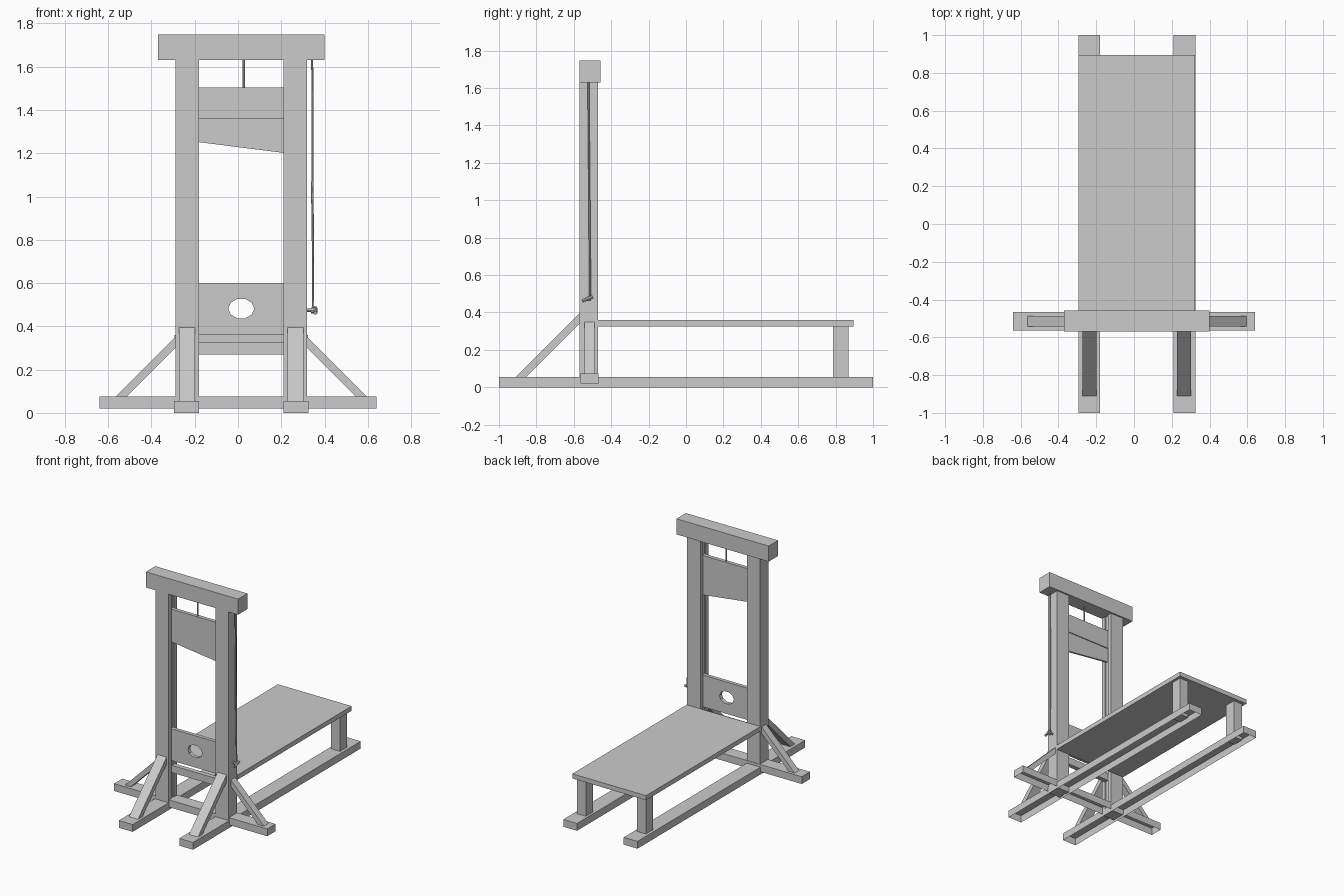
import bpy, bmesh, math
from mathutils import Vector

if "Cube" in bpy.data.objects:
    bpy.data.objects.remove(bpy.data.objects["Cube"])

CX = 0.015      # centre line of the frame
PY = -0.52      # depth of the uprights


def finish(name, bm):
    bmesh.ops.recalc_face_normals(bm, faces=bm.faces[:])
    me = bpy.data.meshes.new(name)
    bm.to_mesh(me)
    bm.free()
    ob = bpy.data.objects.new(name, me)
    bpy.context.collection.objects.link(ob)
    return ob


def prism(name, profile, direction, open_bottom=False):
    """Extrude a closed 3D outline along a direction."""
    bm = bmesh.new()
    face = bm.faces.new([bm.verts.new(p) for p in profile])
    res = bmesh.ops.extrude_face_region(bm, geom=[face], use_keep_orig=True)
    verts = [g for g in res["geom"] if isinstance(g, bmesh.types.BMVert)]
    bmesh.ops.translate(bm, verts=verts, vec=direction)
    bmesh.ops.recalc_face_normals(bm, faces=bm.faces[:])
    if open_bottom:
        low = [f for f in bm.faces if f.normal.z < -0.9]
        bmesh.ops.delete(bm, geom=low, context="FACES_ONLY")
    return finish(name, bm)


def box(name, x0, x1, y0, y1, z0, z1, open_bottom=False):
    return prism(name, [(x0, y0, z0), (x1, y0, z0), (x1, y0, z1), (x0, y0, z1)],
                 (0, y1 - y0, 0), open_bottom)


def rod(name, a, b, r, sides=8):
    a, b = Vector(a), Vector(b)
    d = b - a
    bm = bmesh.new()
    bmesh.ops.create_cone(bm, cap_ends=True, segments=sides, radius1=r, radius2=r, depth=d.length)
    bm.transform(d.to_track_quat("Z", "Y").to_matrix().to_4x4())
    bmesh.ops.translate(bm, verts=bm.verts[:], vec=(a + b) / 2)
    return finish(name, bm)


# Hollow-bottomed cross sleeper
box("cross_sleeper", -0.64, 0.64, -0.565, -0.467, 0.02, 0.075, True)

for side, s in (("left", -1), ("right", 1)):
    def X(v):
        return CX + s * v

    # Long ground rail, open underneath
    box(side + "_ground_rail", *sorted((X(0.195), X(0.31))), -1, 1, 0, 0.055, True)

    # Upright with a blade groove on its inner face
    outline = [(0.305, -0.57), (0.195, -0.57), (0.195, -0.535), (0.203, -0.535),
               (0.203, -0.505), (0.195, -0.505), (0.195, -0.47), (0.305, -0.47)]
    prism(side + "_upright", [(X(x), y, 0.015) for x, y in outline], (0, 0, 1.615))

    # Front diagonal brace
    prism(side + "_front_brace",
          [(X(0.213), y, z) for y, z in ((-0.91, 0.055), (-0.855, 0.055), (-0.57, 0.34), (-0.57, 0.395))],
          (s * 0.075, 0, 0))

    # Outer diagonal brace
    prism(side + "_side_brace",
          [(X(x), -0.542, z) for x, z in ((0.58, 0.075), (0.53, 0.075), (0.305, 0.30), (0.305, 0.35))],
          (0, 0.054, 0))

    # Bench leg
    box(side + "_bench_leg", *sorted((X(0.213), X(0.288))), 0.785, 0.87, 0.03, 0.325)

# Top beam
box("top_beam", -0.37, 0.40, -0.57, -0.458, 1.63, 1.748)

# Bench and its support bar between the uprights
box("bench_top", -0.293, 0.323, -0.47, 0.895, 0.325, 0.36)
box("bench_support", -0.18, 0.21, -0.535, -0.50, 0.27, 0.325)

# Weight block and slanted blade
box("blade_weight", -0.187, 0.217, -0.534, -0.506, 1.36, 1.503)
prism("blade", [(-0.187, -0.527, 1.36), (0.217, -0.527, 1.36),
                (0.217, -0.527, 1.201), (-0.187, -0.527, 1.252)], (0, 0.014, 0))

# Neck boards: two halves around a ten-sided opening
HZ = 0.482
for name, s, edge in (("upper_neck_board", 1, 0.60), ("lower_neck_board", -1, 0.36)):
    arc = [(CX + 0.06 * math.cos(i * math.pi / 5), PY - 0.014,
            HZ + s * 0.047 * math.sin(i * math.pi / 5)) for i in range(6)]
    prism(name, arc + [(-0.187, PY - 0.014, HZ), (-0.187, PY - 0.014, edge),
                       (0.217, PY - 0.014, edge), (0.217, PY - 0.014, HZ)], (0, 0.028, 0))

# Ropes
rod("blade_rope", (0.027, PY, 1.50), (0.027, PY, 1.64), 0.006)
rod("hauling_rope", (0.343, -0.522, 1.64), (0.347, -0.512, 0.465), 0.005)
rod("rope_return", (0.341, -0.518, 1.07), (0.349, -0.514, 0.465), 0.004)

# Cleat with its peg and rope wrap
rod("cleat_peg", (0.318, -0.52, 0.474), (0.362, -0.52, 0.474), 0.008)
rod("cleat_bar", (0.358, -0.555, 0.462), (0.358, -0.497, 0.484), 0.009)
rod("rope_wrap", (0.338, -0.52, 0.474), (0.350, -0.52, 0.474), 0.014)
